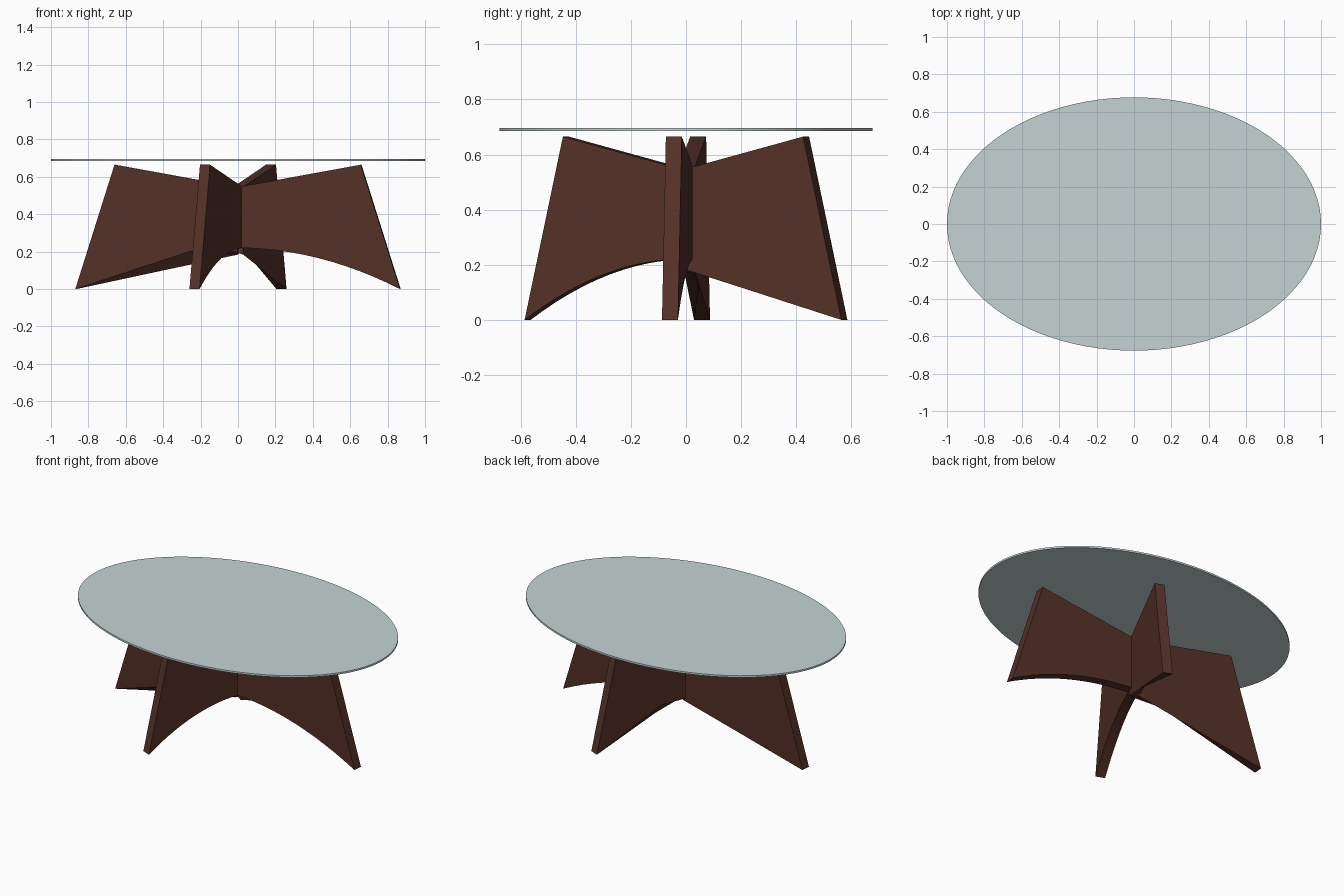
import bpy
import bmesh
from math import radians
from mathutils import Vector

cube = bpy.data.objects.get("Cube")
if cube:
    bpy.data.objects.remove(cube, do_unlink=True)


def make_material(name, colour):
    mat = bpy.data.materials.new(name)
    mat.use_nodes = True
    mat.diffuse_color = colour
    mat.node_tree.nodes["Principled BSDF"].inputs["Base Color"].default_value = colour
    return mat


wood = make_material("dark wood", (0.089, 0.030, 0.020, 1))
glass = make_material("pale glass", (0.56, 0.65, 0.65, 1))

LEG_TOP, HUB_TOP = 0.665, 0.545
HALF = 0.029  # half the plank thickness


def arch(steps, height):
    """Underside as (fraction of the leg's reach, height), from tip to hub."""
    fractions = [1 - i / steps for i in range(steps + 1)]
    return [(f, height * (1 - f * f)) for f in fractions]


def make_leg(name, direction, foot, shoulder, left_under, right_under):
    """Plank leg from the hub; each side has its own underside line."""
    out = Vector((*direction, 0)).normalized()
    side = Vector((-out.y, out.x, 0))
    bm = bmesh.new()
    rings = []
    for under, offset in ((left_under, HALF), (right_under, -HALF)):
        outline = [(0, HUB_TOP), (shoulder, LEG_TOP)]
        outline += [(f * foot, z) for f, z in under]
        rings.append([bm.verts.new(out * s + side * offset + Vector((0, 0, z)))
                      for s, z in outline])
    left, right = rings
    bm.faces.new(left)
    bm.faces.new(right[::-1])
    for i in range(len(left)):
        j = (i + 1) % len(left)
        bm.faces.new((left[j], left[i], right[i], right[j]))
    bmesh.ops.recalc_face_normals(bm, faces=bm.faces)
    # Twisted underside faces are split so they stay flat
    bmesh.ops.triangulate(bm, faces=[f for f in bm.faces if len(f.verts) == 4])
    mesh = bpy.data.meshes.new(name)
    bm.to_mesh(mesh)
    bm.free()
    mesh.materials.append(wood)
    obj = bpy.data.objects.new(name, mesh)
    bpy.context.collection.objects.link(obj)


# Legs: two arched, two with a plain sloping underside bowed on one side
curved = arch(12, 0.22)
straight = [(1, 0), (0.3, 0.13), (0, 0.185)]
bowed = [(1, 0), (0.3, 0.2), (0, 0.2)]
make_leg("left_leg", (1, -0.067), 0.87, 0.66, curved, curved)
make_leg("right_leg", (-1, 0.067), 0.87, 0.66, bowed, straight)
make_leg("front_leg", (-0.405, -1), 0.62, 0.47, curved, curved)
make_leg("back_leg", (0.405, 1), 0.62, 0.47, bowed, straight)

# Oval glass top
bpy.ops.mesh.primitive_cylinder_add(vertices=96, radius=1, depth=0.011,
                                    location=(0, 0, 0.691))
top = bpy.context.object
top.name = "glass_top"
top.scale.y = 0.677
bpy.ops.object.transform_apply(location=False, rotation=False, scale=True)
top.data.materials.append(glass)
bpy.ops.object.shade_smooth_by_angle(angle=radians(30))
